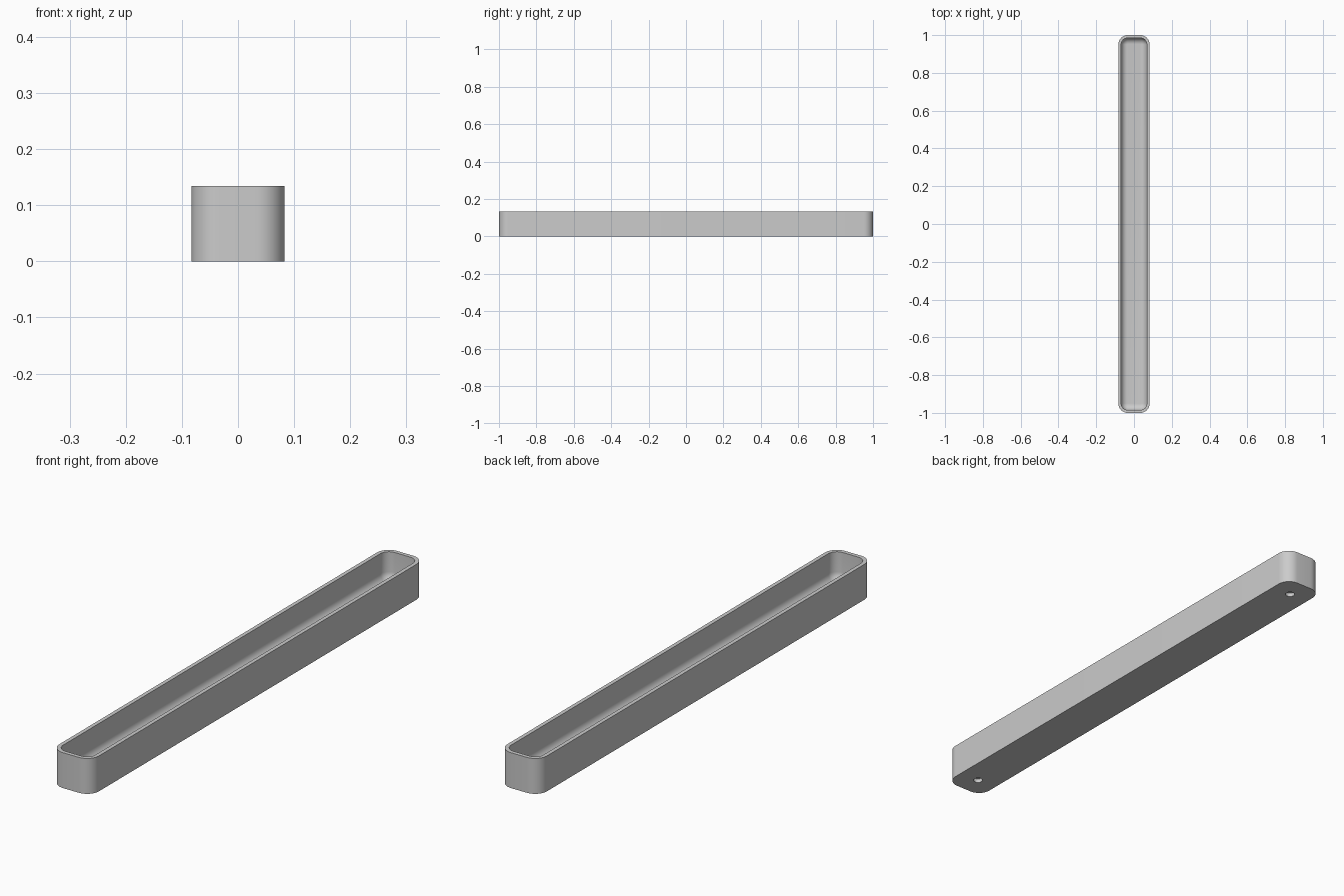
import bpy, bmesh, math

if "Cube" in bpy.data.objects:
    bpy.data.objects.remove(bpy.data.objects["Cube"])

HALF_W, HALF_L, HEIGHT = 0.083, 1.0, 0.134
CORNER, WALL, FLOOR, FILLET = 0.05, 0.015, 0.025, 0.033
HOLE_Y, HOLE_R, HOLE_DEPTH = 0.917, 0.017, 0.015
CORNER_STEPS, FILLET_STEPS = 10, 8

grey = bpy.data.materials.new("plain grey")
grey.use_nodes = True
colour = (0.6, 0.6, 0.6, 1)
grey.diffuse_color = colour
grey.node_tree.nodes["Principled BSDF"].inputs["Base Color"].default_value = colour


def ring(bm, inset, z):
    """Rounded rectangle of vertices, shrunk by inset."""
    r = CORNER - inset
    verts = []
    for q, (sx, sy) in enumerate([(1, 1), (-1, 1), (-1, -1), (1, -1)]):
        for i in range(CORNER_STEPS + 1):
            a = math.pi / 2 * (q + i / CORNER_STEPS)
            verts.append(bm.verts.new((sx * (HALF_W - CORNER) + r * math.cos(a),
                                       sy * (HALF_L - CORNER) + r * math.sin(a), z)))
    return verts


# Tray body: outside, rim, inner wall and filleted floor
levels = [(0, 0), (0, HEIGHT), (WALL, HEIGHT)]
for i in range(FILLET_STEPS + 1):
    a = math.pi / 2 * i / FILLET_STEPS
    levels.append((WALL + FILLET * (1 - math.cos(a)), FLOOR + FILLET * (1 - math.sin(a))))

bm = bmesh.new()
rings = [ring(bm, inset, z) for inset, z in levels]
for low, high in zip(rings, rings[1:]):
    for i in range(len(low)):
        j = (i + 1) % len(low)
        bm.faces.new((low[i], low[j], high[j], high[i]))
bm.faces.new(rings[0][::-1])
bm.faces.new(rings[-1])
bmesh.ops.recalc_face_normals(bm, faces=bm.faces)
mesh = bpy.data.meshes.new("tray")
bm.to_mesh(mesh)
bm.free()
mesh.materials.append(grey)
tray = bpy.data.objects.new("tray", mesh)
bpy.context.collection.objects.link(tray)

# Blind round holes in the underside, one near each end
for side in (-1, 1):
    bpy.ops.mesh.primitive_cylinder_add(vertices=32, radius=HOLE_R, depth=2 * HOLE_DEPTH,
                                        location=(0, side * HOLE_Y, 0))
    cutter = bpy.context.object
    cutter.name = "hole_cutter"
    cutter.hide_render = True
    cutter.data.materials.append(grey)
    cut = tray.modifiers.new("hole", "BOOLEAN")
    cut.operation, cut.solver, cut.object = "DIFFERENCE", "EXACT", cutter
    bpy.context.view_layer.objects.active = tray
    bpy.ops.object.modifier_apply(modifier=cut.name)
    bpy.data.objects.remove(cutter)

# Smooth curves, crisp rims
bpy.ops.object.select_all(action="DESELECT")
tray.select_set(True)
bpy.context.view_layer.objects.active = tray
bpy.ops.object.shade_smooth_by_angle(angle=math.radians(30))
